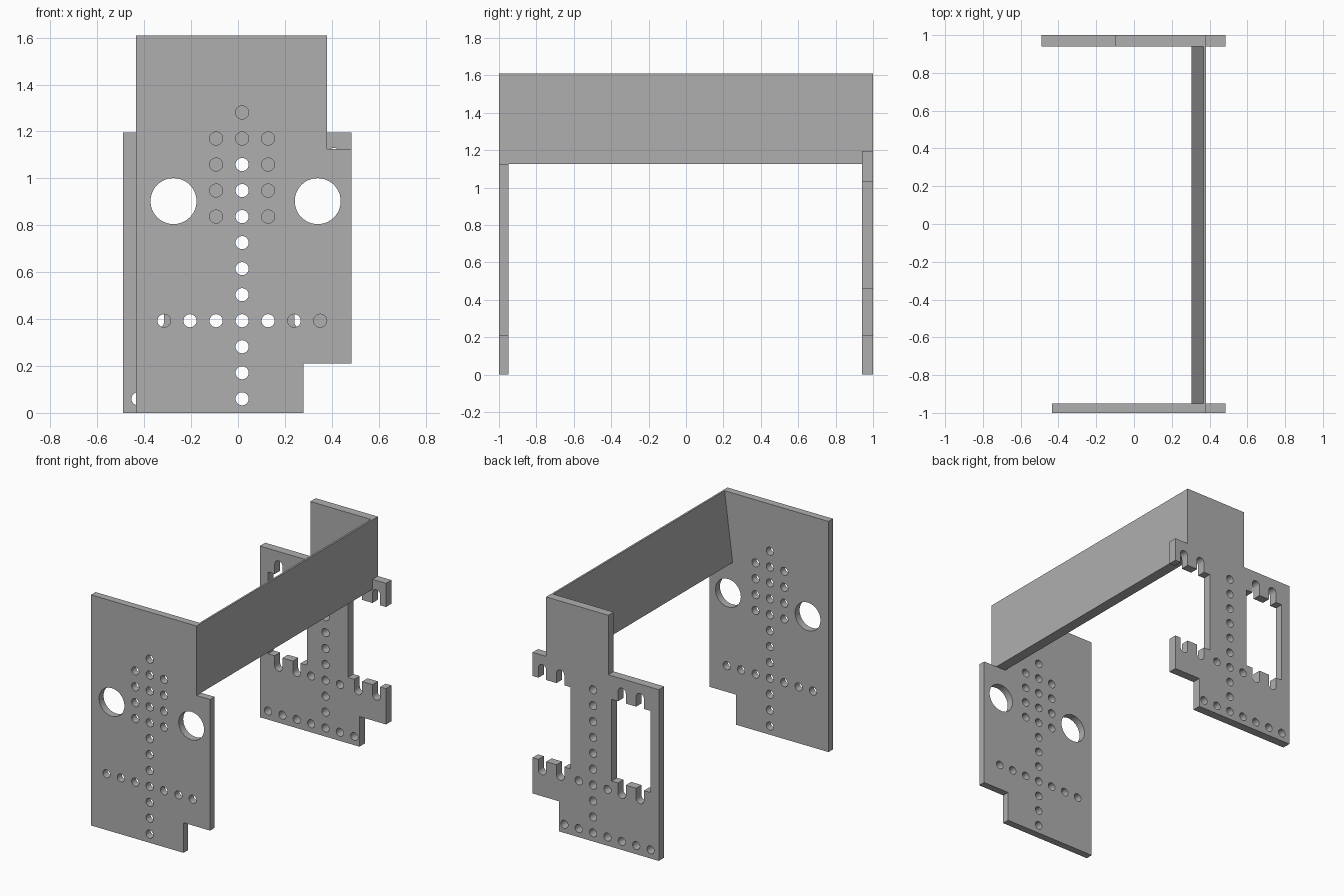
import bpy, bmesh
from math import sin, cos, pi, radians

cube = bpy.data.objects.get("Cube")
if cube:
    bpy.data.objects.remove(cube, do_unlink=True)

grey = bpy.data.materials.new("plain grey")
grey.use_nodes = True
COLOUR = (0.43, 0.43, 0.43, 1)
grey.diffuse_color = COLOUR
grey.node_tree.nodes["Principled BSDF"].inputs["Base Color"].default_value = COLOUR


def prism(bm, outline, y0, y1):
    """Extrude an x-z outline from y0 to y1."""
    face = bm.faces.new([bm.verts.new((x, y0, z)) for x, z in outline])
    new = bmesh.ops.extrude_face_region(bm, geom=[face])["geom"]
    verts = [v for v in new if isinstance(v, bmesh.types.BMVert)]
    bmesh.ops.translate(bm, verts=verts, vec=(0, y1 - y0, 0))


def make_object(name, outlines, y0, y1):
    bm = bmesh.new()
    for outline in outlines:
        prism(bm, outline, y0, y1)
    bmesh.ops.recalc_face_normals(bm, faces=bm.faces)
    mesh = bpy.data.meshes.new(name)
    bm.to_mesh(mesh)
    bm.free()
    mesh.materials.append(grey)
    obj = bpy.data.objects.new(name, mesh)
    bpy.context.collection.objects.link(obj)
    return obj


def arc(cx, cz, r, start, end, n):
    return [(cx + r * cos(start + (end - start) * i / n),
             cz + r * sin(start + (end - start) * i / n)) for i in range(n + 1)]


def circle(cx, cz, r, n=24):
    return arc(cx, cz, r, 0, 2 * pi, n)[:-1]


def cut_plate(name, outline, cuts, y0, y1):
    """Plate with all its openings cut through."""
    plate = make_object(name, [outline], y0, y1)
    cutter = make_object(name + "_cutter", cuts, y0 - 0.05, y1 + 0.05)
    cutter.hide_render = True
    mod = plate.modifiers.new("openings", "BOOLEAN")
    mod.operation = "DIFFERENCE"
    mod.solver = "EXACT"
    mod.object = cutter
    graph = bpy.context.evaluated_depsgraph_get()
    mesh = bpy.data.meshes.new_from_object(plate.evaluated_get(graph))
    plate.modifiers.clear()
    plate.data = mesh
    bpy.data.objects.remove(cutter, do_unlink=True)
    bpy.ops.object.select_all(action="DESELECT")
    plate.select_set(True)
    bpy.context.view_layer.objects.active = plate
    bpy.ops.object.shade_smooth_by_angle(angle=radians(30))
    return plate


# Regular grid of small holes
PITCH, HOLE = 0.111, 0.028


def hole(col, row):
    return circle(0.0175 + col * PITCH, 0.06 + row * PITCH, HOLE)


# Notched window: rounded slots along its top and bottom edges
def window(cx, left, right):
    low, high, slot_low, slot_high, r = 0.46, 1.03, 0.39, 1.10, 0.03
    pts = [(left, low)]
    for dx in (-0.07, 0.07):
        pts += [(cx + dx - r, low)] + arc(cx + dx, slot_low, r, pi, 2 * pi, 12)
        pts += [(cx + dx + r, low)]
    pts += [(right, low), (right, high)]
    for dx in (0.07, -0.07):
        pts += [(cx + dx + r, high)] + arc(cx + dx, slot_high, r, 0, pi, 12)
        pts += [(cx + dx - r, high)]
    return pts + [(left, high)]


WALL, EDGE, FOOT, STEP, TOP, SHOULDER = 0.38, 0.485, 0.28, 0.21, 1.61, 1.125

# Front plate: hole cross, hole block and two large round openings
front_outline = [(-0.435, 0), (FOOT, 0), (FOOT, STEP), (EDGE, STEP),
                 (EDGE, SHOULDER), (WALL, SHOULDER), (WALL, TOP), (-0.435, TOP)]
front_cuts = [hole(0, r) for r in range(12)]
front_cuts += [hole(c, 3) for c in range(-3, 4) if c]
front_cuts += [hole(c, r) for c in (-1, 1) for r in range(7, 11)]
front_cuts += [circle(x, 0.903, 0.098, 48) for x in (-0.275, 0.34)]
cut_plate("front_plate", front_outline, front_cuts, -1, -0.95)

# Back plate: notched windows, one of them open at the side
back_outline = [(-0.49, 0), (FOOT, 0), (FOOT, STEP), (EDGE, STEP), (EDGE, 1.195),
                (WALL, 1.195), (WALL, TOP), (-0.10, TOP), (-0.10, 1.195), (-0.49, 1.195)]
back_cuts = [hole(0, r) for r in range(10)]
back_cuts += [hole(c, 0) for c in range(-4, 3) if c]
back_cuts += [hole(c, 3) for c in (-1, 1)]
back_cuts += [window(-0.275, -0.425, -0.125), window(0.34, 0.19, 0.55)]
cut_plate("back_plate", back_outline, back_cuts, 0.94, 1)

# Side wall: sloped on its inner face, joining the two plates
wall_outline = [(0.305, SHOULDER), (WALL, SHOULDER), (WALL, TOP), (0.367, TOP)]
make_object("side_wall", [wall_outline], -0.95, 0.94)
